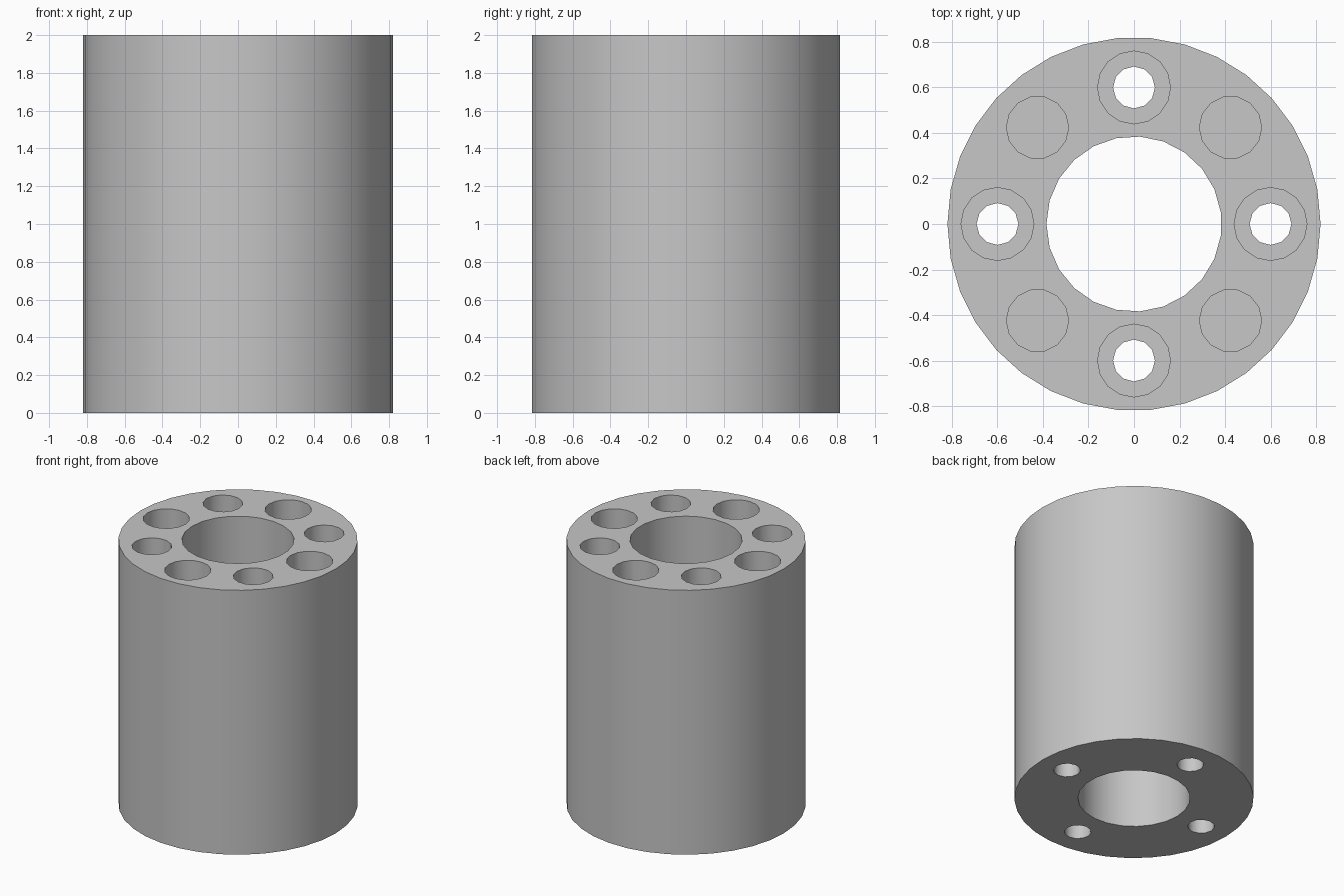
import bpy
import math

if "Cube" in bpy.data.objects:
    bpy.data.objects.remove(bpy.data.objects["Cube"])

HEIGHT = 2.0

grey = bpy.data.materials.new("plain grey")
grey.diffuse_color = (0.57, 0.57, 0.57, 1)
grey.use_nodes = True
grey.node_tree.nodes["Principled BSDF"].inputs["Base Color"].default_value = grey.diffuse_color


def cylinder(name, radius, sides, z0, z1, x=0, y=0):
    """Upright prism from z0 to z1 with a corner on the +x axis."""
    bpy.ops.mesh.primitive_cylinder_add(
        vertices=sides, radius=radius, depth=z1 - z0,
        location=(x, y, (z0 + z1) / 2), rotation=(0, 0, math.pi / 2))
    bpy.ops.object.transform_apply(location=False, rotation=True, scale=False)
    obj = bpy.context.object
    obj.name = name
    obj.data.materials.append(grey)
    return obj


def drill(body, *args):
    """Cut one cylindrical hole into the body."""
    cutter = cylinder("drill", *args)
    cutter.hide_render = True
    mod = body.modifiers.new("hole", 'BOOLEAN')
    mod.operation = 'DIFFERENCE'
    mod.solver = 'EXACT'
    mod.object = cutter
    bpy.context.view_layer.objects.active = body
    bpy.ops.object.modifier_apply(modifier=mod.name)
    bpy.data.objects.remove(cutter)


# Main round body with the central bore
body = cylinder("round_body", 0.82, 34, 0, HEIGHT)
drill(body, 0.385, 23, -0.1, HEIGHT + 0.1)

# Ring of eight holes: counterbored through holes alternate with blind holes
for i in range(8):
    a = i * math.pi / 4
    x, y = 0.6 * math.cos(a), 0.6 * math.sin(a)
    if i % 2 == 0:
        drill(body, 0.16, 16, 1.0, HEIGHT + 0.1, x, y)
        drill(body, 0.092, 12, -0.1, HEIGHT + 0.1, x, y)
    else:
        drill(body, 0.137, 14, 1.0, HEIGHT + 0.1, x, y)

# Smooth walls, sharp rims
bpy.ops.object.select_all(action='DESELECT')
body.select_set(True)
bpy.context.view_layer.objects.active = body
bpy.ops.object.shade_smooth_by_angle(angle=math.radians(40))
